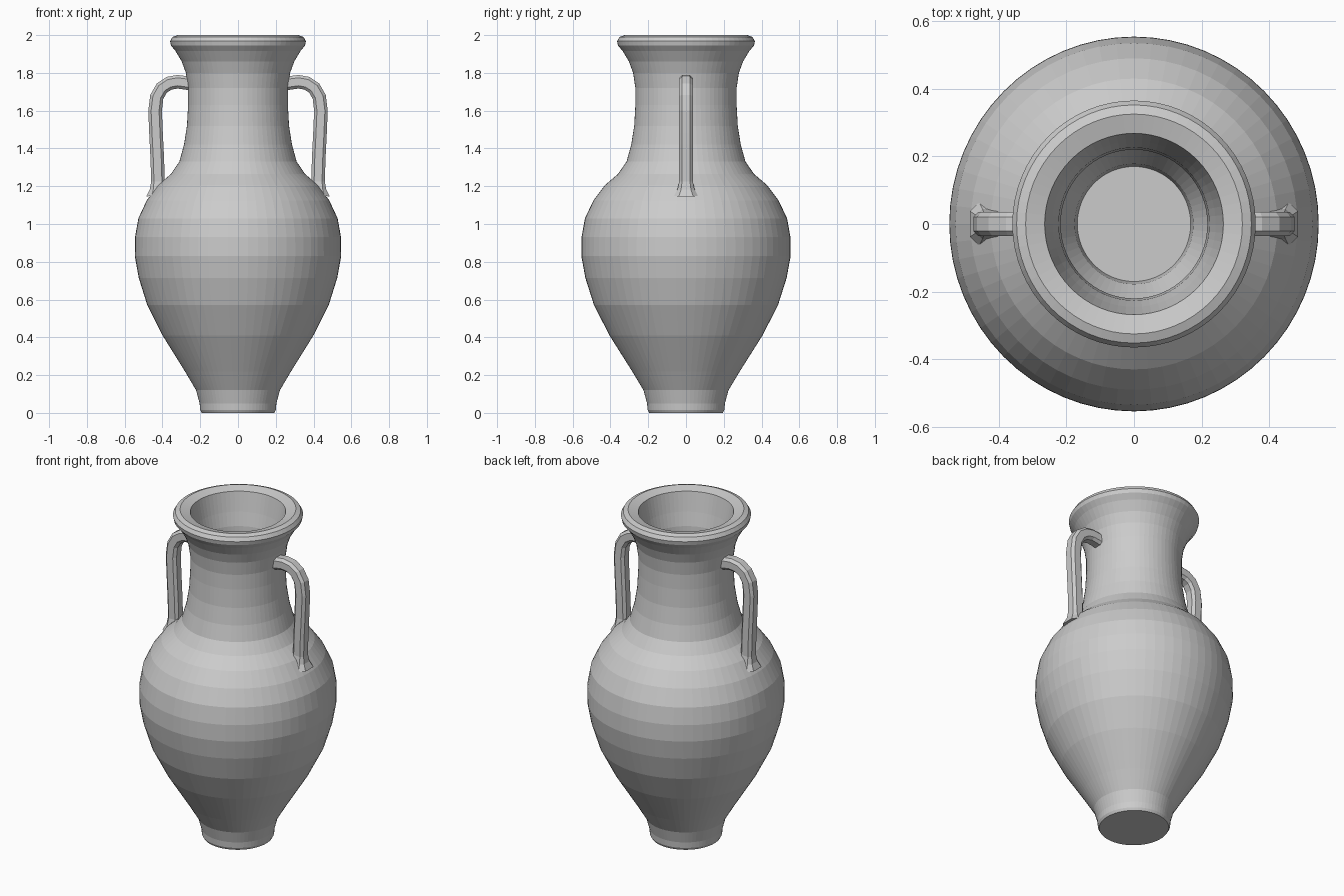
import bpy, bmesh
from math import cos, sin, pi
from mathutils import Vector

if "Cube" in bpy.data.objects:
    bpy.data.objects.remove(bpy.data.objects["Cube"])

SEGMENTS = 64
X_SCALE = 0.986   # the vessel is very slightly oval

# Half profile (radius, z): foot, belly, neck, lip, then down the inside
OUTER = [(0, 0), (0.195, 0), (0.203, 0.015), (0.206, 0.05), (0.225, 0.12),
         (0.285, 0.22), (0.405, 0.41), (0.487, 0.57), (0.533, 0.715),
         (0.554, 0.83), (0.553, 0.93), (0.535, 1.03), (0.49, 1.125),
         (0.43, 1.205), (0.36, 1.265), (0.315, 1.33), (0.29, 1.42),
         (0.274, 1.52), (0.268, 1.63), (0.268, 1.72), (0.28, 1.80),
         (0.302, 1.86), (0.335, 1.915), (0.36, 1.945), (0.365, 1.968),
         (0.352, 1.99), (0.325, 2.0)]
INNER = [(0.268, 1.985), (0.245, 1.87), (0.226, 1.79), (0.22, 1.70),
         (0.222, 1.54), (0.238, 1.40), (0.27, 1.30), (0.35, 1.20),
         (0.44, 1.095), (0.49, 1.0), (0.508, 0.9), (0.505, 0.82),
         (0.485, 0.715), (0.44, 0.57), (0.36, 0.41), (0.24, 0.22),
         (0.178, 0.10), (0.17, 0.05), (0, 0.05)]


def finish(bm, name):
    bmesh.ops.recalc_face_normals(bm, faces=bm.faces)
    mesh = bpy.data.meshes.new(name)
    bm.to_mesh(mesh)
    bm.free()
    obj = bpy.data.objects.new(name, mesh)
    bpy.context.collection.objects.link(obj)
    return obj


def bridge(bm, a, b):
    n = len(a)
    for i in range(n):
        bm.faces.new((a[i], a[(i + 1) % n], b[(i + 1) % n], b[i]))


def lathe(name, profile):
    bm = bmesh.new()
    angles = [2 * pi * i / SEGMENTS for i in range(SEGMENTS)]
    rings = [[bm.verts.new((r * cos(a) * X_SCALE, r * sin(a), z)) for a in angles]
             for r, z in profile if r > 0]
    for a, b in zip(rings, rings[1:]):
        bridge(bm, a, b)
    bm.faces.new(rings[0])
    bm.faces.new(rings[-1])
    return finish(bm, name)


def sweep(name, path, side):
    """Chamfered square section swept along an (x, z, scale) path."""
    bm = bmesh.new()
    h, c = 0.036, 0.021
    section = [(h, c), (c, h), (-c, h), (-h, c), (-h, -c), (-c, -h), (c, -h), (h, -c)]
    pts = [Vector((x, 0, z)) for x, z, _ in path]
    rings = []
    for i, p in enumerate(pts):
        t = (pts[min(i + 1, len(pts) - 1)] - pts[max(i - 1, 0)]).normalized()
        normal = Vector((-t.z, 0, t.x))
        ring = []
        for u, v in section:
            q = p + (normal * u + Vector((0, v, 0))) * path[i][2]
            ring.append(bm.verts.new((q.x * side, q.y, q.z)))
        rings.append(ring)
    for a, b in zip(rings, rings[1:]):
        bridge(bm, a, b)
    bm.faces.new(rings[0])
    bm.faces.new(rings[-1])
    return finish(bm, name)


# Hollow vessel
lathe("vase_body", OUTER + INNER)

# Handles from the neck down to the shoulder, flared where they join
HANDLE = [(0.235, 1.743, 1.1), (0.275, 1.747, 1.0), (0.32, 1.753, 1), (0.365, 1.745, 1),
          (0.403, 1.72, 1), (0.43, 1.673, 1), (0.439, 1.60, 1), (0.434, 1.48, 1),
          (0.427, 1.34, 1), (0.424, 1.225, 1), (0.422, 1.185, 1.25), (0.42, 1.15, 1.8)]
for label, side in (("right", 1), ("left", -1)):
    sweep("handle_" + label, HANDLE, side)
